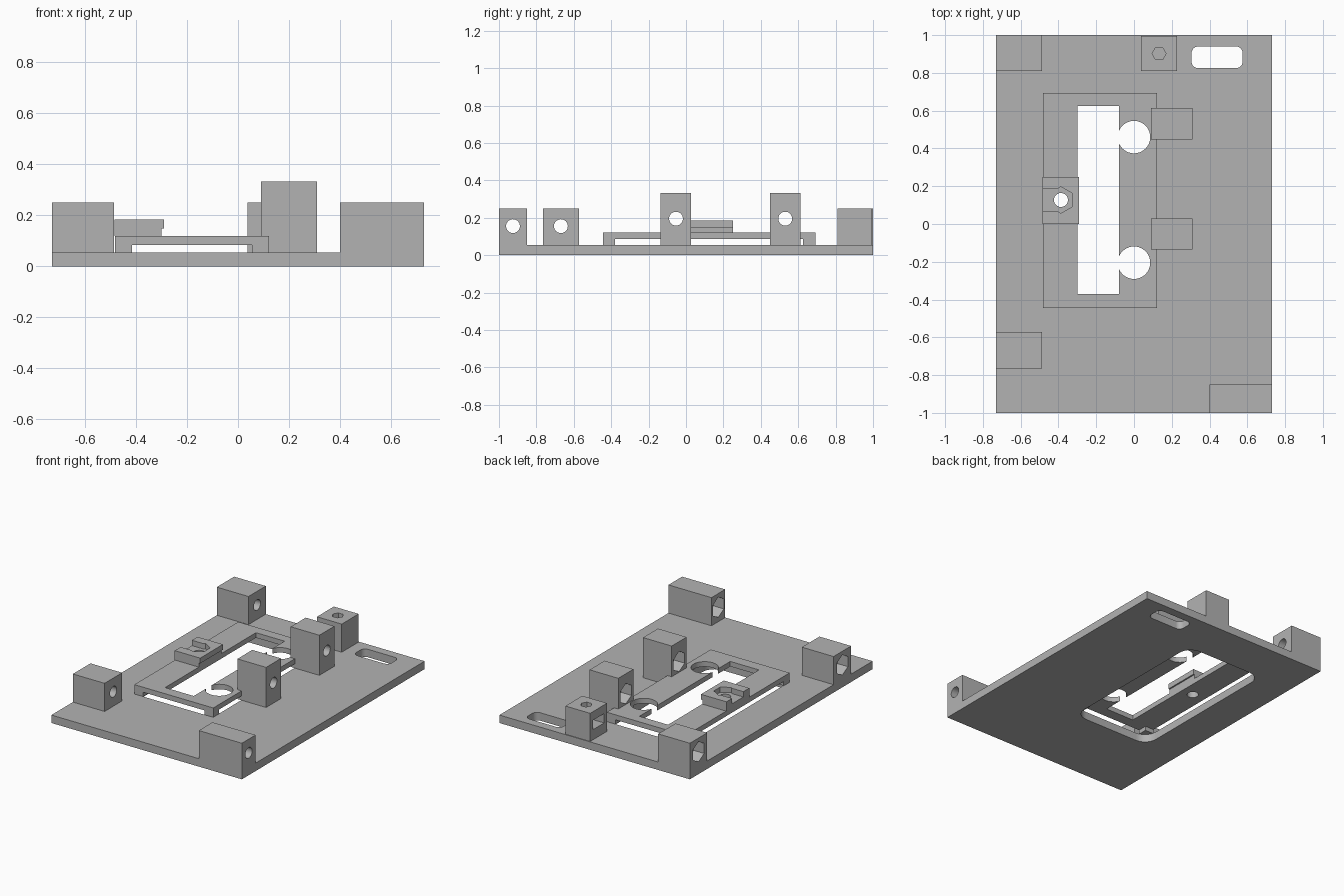
import bpy, bmesh, math
from mathutils import Vector

cube = bpy.data.objects.get("Cube")
if cube:
    bpy.data.objects.remove(cube, do_unlink=True)

grey = bpy.data.materials.new("plastic grey")
grey.use_nodes = True
colour = (0.45, 0.45, 0.45, 1)
grey.diffuse_color = colour
grey.node_tree.nodes["Principled BSDF"].inputs["Base Color"].default_value = colour


def prism(name, outline, lo, hi, axis="z"):
    """Extrude a 2D outline along z (outline is x, y) or x (outline is y, z)."""
    def place(p, h):
        return Vector((p[0], p[1], h)) if axis == "z" else Vector((h, p[0], p[1]))
    bm = bmesh.new()
    bottom = bm.faces.new([bm.verts.new(place(p, lo)) for p in outline])
    made = bmesh.ops.extrude_face_region(bm, geom=[bottom])["geom"]
    shift = place((0, 0), hi - lo)
    bmesh.ops.translate(bm, vec=shift, verts=[g for g in made if isinstance(g, bmesh.types.BMVert)])
    bmesh.ops.recalc_face_normals(bm, faces=bm.faces[:])
    mesh = bpy.data.meshes.new(name)
    bm.to_mesh(mesh)
    bm.free()
    mesh.materials.append(grey)
    obj = bpy.data.objects.new(name, mesh)
    bpy.context.collection.objects.link(obj)
    return obj


def ring(cx, cy, r, sides=40, turn=0.0):
    return [(cx + r * math.cos(turn + math.tau * i / sides),
             cy + r * math.sin(turn + math.tau * i / sides)) for i in range(sides)]


def rect(x0, x1, y0, y1):
    return [(x0, y0), (x1, y0), (x1, y1), (x0, y1)]


def rounded(x0, x1, y0, y1, r, steps=8):
    corners = [(x1 - r, y1 - r), (x0 + r, y1 - r), (x0 + r, y0 + r), (x1 - r, y0 + r)]
    return [(cx + r * math.cos((q + i / steps) * math.pi / 2),
             cy + r * math.sin((q + i / steps) * math.pi / 2))
            for q, (cx, cy) in enumerate(corners) for i in range(steps + 1)]


def cut(obj, *cutters):
    """Subtract the cutters, then discard them."""
    bpy.context.view_layer.objects.active = obj
    for c in cutters:
        mod = obj.modifiers.new("cut", "BOOLEAN")
        mod.operation = "DIFFERENCE"
        mod.solver = "EXACT"
        mod.object = c
        bpy.ops.object.modifier_apply(modifier=mod.name)
        bpy.data.objects.remove(c, do_unlink=True)
    return obj


PLATE = 0.055
HOLE = 0.037
NUT = 0.07
POINT_UP = math.pi / 2
parts = []

# Base plate with a slot and the opening beneath the bridge
plate = prism("base_plate", rect(-0.73, 0.73, -1, 1), 0, PLATE)
cut(plate,
    prism("slot", rounded(0.305, 0.575, 0.825, 0.94, 0.035), -0.1, 0.2),
    prism("opening", rounded(-0.48, 0.12, -0.445, 0.693, 0.09), -0.1, 0.2))
parts.append(plate)

# Raised bridge on four corner legs
bridge = prism("bridge", rect(-0.483, 0.122, -0.445, 0.693), PLATE, 0.12)
cut(bridge,
    prism("gap_y", rect(-0.415, 0.055, -1, 1), 0, 0.085),
    prism("gap_x", rect(-1, 1, -0.38, 0.625), 0, 0.085),
    prism("window", rect(-0.30, -0.08, -0.37, 0.625), 0, 0.3),
    *[prism("round_hole", ring(0, y, 0.086), 0, 0.3) for y in (0.46, -0.205)],
    prism("screw_hole", ring(-0.387, 0.127, HOLE), 0, 0.3))
parts.append(bridge)

# Nut holder on the bridge: narrow foot and notched top
foot = prism("nut_holder_foot", rect(-0.485, -0.30, 0.0, 0.25), 0.12, 0.148)
cut(foot, prism("screw_hole", ring(-0.387, 0.127, HOLE), 0, 0.3))
holder = prism("nut_holder_top", rect(-0.485, -0.29, 0.0, 0.25), 0.148, 0.185)
cut(holder,
    prism("nut", ring(-0.387, 0.127, NUT, 6, POINT_UP), 0.1, 0.3),
    prism("channel", rect(-0.6, -0.387, 0.065, 0.188), 0.1, 0.3))
parts += [foot, holder]

# Screw blocks: x range, y range, top, hole height
blocks = {
    "back_corner_block": (-0.73, -0.487, 0.81, 1.0, 0.25, 0.155),
    "side_block": (-0.73, -0.487, -0.765, -0.573, 0.25, 0.155),
    "front_corner_block": (0.40, 0.73, -1.0, -0.85, 0.25, 0.155),
    "tall_block_back": (0.09, 0.31, 0.448, 0.613, 0.333, 0.195),
    "tall_block_front": (0.09, 0.31, -0.135, 0.028, 0.333, 0.195),
}
for name, (x0, x1, y0, y1, top, hz) in blocks.items():
    block = prism(name, rect(x0, x1, y0, y1), PLATE, top)
    mid = (y0 + y1) / 2
    cut(block,
        prism("bore", ring(mid, hz, HOLE), x0 - 0.1, x1 + 0.1, "x"),
        prism("nut_recess", ring(mid, hz, NUT, 6, POINT_UP), x0 - 0.1, x0 + 0.08, "x"))
    parts.append(block)

# Upright screw block with a side nut slot
upright = prism("upright_block", rect(0.038, 0.228, 0.81, 0.995), PLATE, 0.25)
cut(upright,
    prism("bore", ring(0.133, 0.902, HOLE, 6), 0.07, 0.4),
    prism("nut_slot", rect(-0.1, 0.133, 0.842, 0.962), 0.125, 0.19),
    prism("nut", ring(0.133, 0.902, NUT, 6, POINT_UP), 0.125, 0.19))
parts.append(upright)

# Smooth the bores, keep the edges sharp
bpy.ops.object.select_all(action="DESELECT")
for p in parts:
    p.select_set(True)
bpy.context.view_layer.objects.active = plate
bpy.ops.object.shade_smooth_by_angle(angle=math.radians(30))
